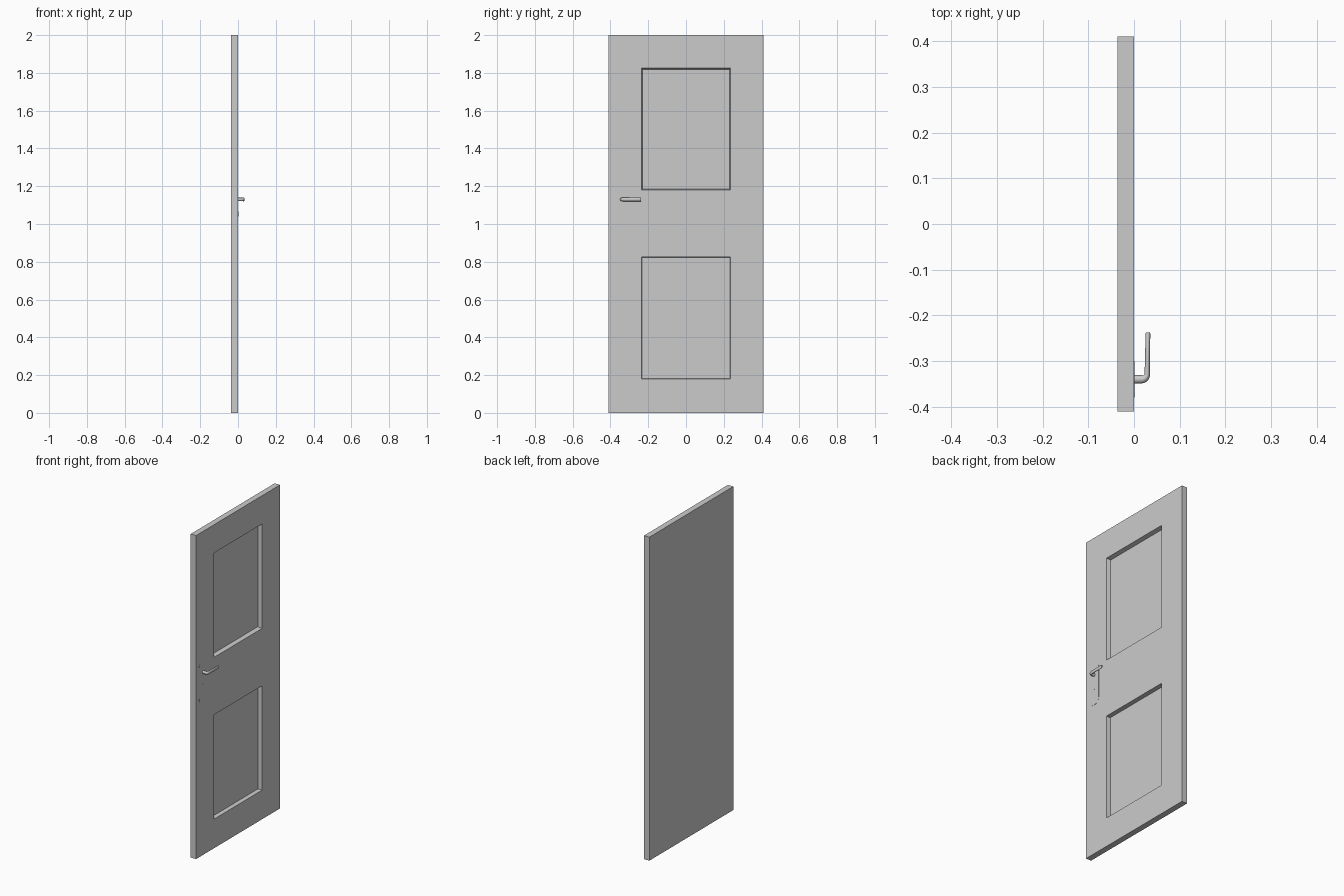
import bpy, bmesh
from math import sin, cos, pi
from mathutils import Vector

if "Cube" in bpy.data.objects:
    bpy.data.objects.remove(bpy.data.objects["Cube"])

X_BACK, X_FRONT = -0.0365, 0.0


def finish(name, bm, smooth=None):
    bmesh.ops.recalc_face_normals(bm, faces=bm.faces[:])
    mesh = bpy.data.meshes.new(name)
    bm.to_mesh(mesh)
    bm.free()
    ob = bpy.data.objects.new(name, mesh)
    bpy.context.collection.objects.link(ob)
    if smooth:
        bpy.ops.object.select_all(action='DESELECT')
        ob.select_set(True)
        bpy.context.view_layer.objects.active = ob
        bpy.ops.object.shade_smooth_by_angle(angle=smooth)
    return ob


def extruded_outline(name, pts, x0, x1):
    """Solid from a (y, z) outline, extruded along x."""
    bm = bmesh.new()
    face = bm.faces.new([bm.verts.new((x0, y, z)) for y, z in pts])
    out = bmesh.ops.extrude_face_region(bm, geom=[face])
    verts = [v for v in out['geom'] if isinstance(v, bmesh.types.BMVert)]
    bmesh.ops.translate(bm, verts=verts, vec=(x1 - x0, 0, 0))
    return finish(name, bm)


def arc(cy, cz, r, a0, a1, n):
    return [(cy + r * cos(a0 + (a1 - a0) * i / n), cz + r * sin(a0 + (a1 - a0) * i / n))
            for i in range(n + 1)]


# Door leaf: slab cut into a grid, two cells pushed in with slightly sloping walls
bm = bmesh.new()
bmesh.ops.create_cube(bm, size=1)
for v in bm.verts:
    v.co = (X_FRONT if v.co.x > 0 else X_BACK, v.co.y * 0.82, v.co.z * 2 + 1)
cuts = [((0, y, 0), (0, 1, 0)) for y in (-0.235, 0.235)]
cuts += [((0, 0, z), (0, 0, 1)) for z in (0.18, 0.825, 1.18, 1.825)]
for co, no in cuts:
    bmesh.ops.bisect_plane(bm, geom=bm.verts[:] + bm.edges[:] + bm.faces[:],
                           plane_co=co, plane_no=no)
for zc, slope in ((0.5025, 0.003), (1.5025, 0.006)):
    panel = [f for f in bm.faces if f.normal.x > 0.9
             and (f.calc_center_median() - Vector((X_FRONT, 0, zc))).length < 0.01]
    new = bmesh.ops.extrude_discrete_faces(bm, faces=panel)['faces']
    for v in new[0].verts:
        v.co.x -= 0.025
        v.co.y -= slope if v.co.y > 0 else -slope
        v.co.z -= slope if v.co.z > zc else -slope
bmesh.ops.recalc_face_normals(bm, faces=bm.faces[:])
bmesh.ops.dissolve_limit(bm, angle_limit=0.01, verts=bm.verts[:], edges=bm.edges[:])
finish("door_leaf", bm)

# Thin lock plate with rounded ends
YC = -0.34
r = 0.04
extruded_outline("lock_plate",
                 arc(YC, 1.21 - r, r, 0, pi, 12) + arc(YC, 0.94 + r, r, pi, 2 * pi, 12),
                 X_FRONT - 0.001, 0.0008)

# Keyhole: round head with a slot below
extruded_outline("keyhole",
                 arc(YC, 1.06, 0.006, -pi / 3, 4 * pi / 3, 12)
                 + [(YC - 0.003, 1.04), (YC + 0.003, 1.04)],
                 X_FRONT, 0.0015)

# Lever handle: round spindle bending into a flattened grip
bm = bmesh.new()
path = [(-0.002, YC, 0, 0.009, 0.009), (0.017, YC, 0, 0.009, 0.009)]
for i in range(1, 7):
    a = pi / 2 * i / 6
    path.append((0.017 + 0.012 * sin(a), YC + 0.012 * (1 - cos(a)), a,
                 0.009 - 0.003 * i / 6, 0.009 + 0.001 * i / 6))
path += [(0.0295, -0.300, pi / 2, 0.0055, 0.010),
         (0.0305, -0.240, pi / 2, 0.0052, 0.010),
         (0.0305, -0.237, pi / 2, 0.0040, 0.0085)]
rings = []
N = 16
for x, y, a, rw, rh in path:
    rings.append([bm.verts.new((x + rw * cos(t) * sin(a), y - rw * cos(t) * cos(a),
                                1.13 + rh * sin(t)))
                  for t in (2 * pi * k / N for k in range(N))])
for r0, r1 in zip(rings, rings[1:]):
    for k in range(N):
        bm.faces.new((r0[k], r0[(k + 1) % N], r1[(k + 1) % N], r1[k]))
bm.faces.new(rings[0])
bm.faces.new(rings[-1])
finish("lever_handle", bm, smooth=0.7)
